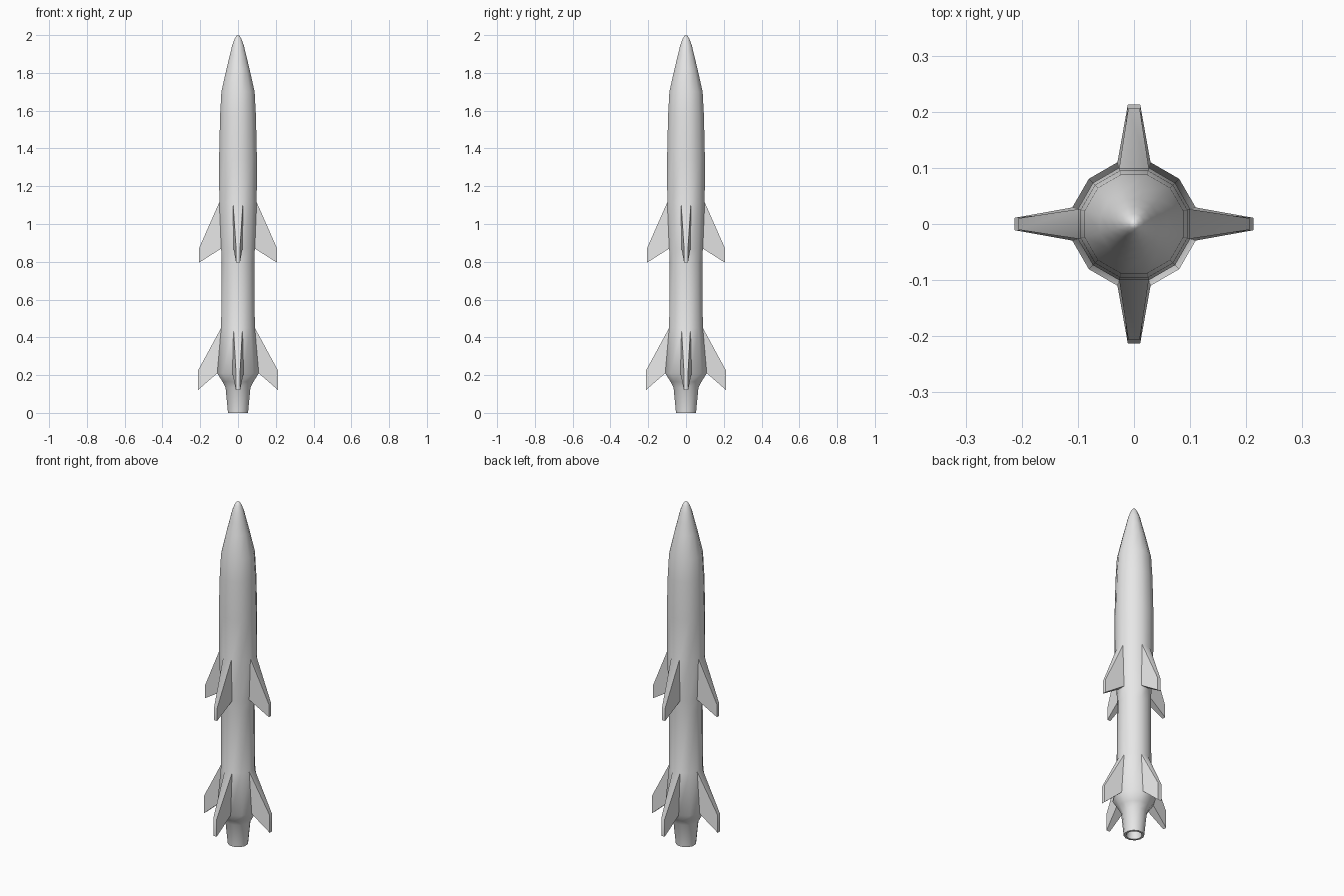
import bpy, bmesh, math
from mathutils import Vector

if "Cube" in bpy.data.objects:
    bpy.data.objects.remove(bpy.data.objects["Cube"])

SIDES = 12
C15 = math.cos(math.pi / SIDES)

# one plain metal colour
metal = bpy.data.materials.new("light_grey_metal")
metal.diffuse_color = (0.8, 0.8, 0.8, 1)
metal.use_nodes = True
metal.node_tree.nodes["Principled BSDF"].inputs["Base Color"].default_value = metal.diffuse_color

# silhouette of the body: (half width across flats, height), nozzle inside to nose tip
profile = [(0.034, 0.06), (0.041, 0.0), (0.053, 0.0), (0.066, 0.135), (0.082, 0.165),
           (0.110, 0.21), (0.089, 0.45), (0.087, 0.80), (0.089, 0.87),
           (0.099, 1.115), (0.100, 1.35), (0.095, 1.57), (0.088, 1.70),
           (0.060, 1.825), (0.044, 1.89), (0.031, 1.945), (0.018, 1.98), (0.008, 1.996)]

bm = bmesh.new()
rings = []
for half, z in profile:
    r = half / C15
    rings.append([bm.verts.new((r * math.cos(math.radians(30 * i - 15)),
                                r * math.sin(math.radians(30 * i - 15)), z))
                  for i in range(SIDES)])

# skin of the body, remembering the four flat panels the fins grow from
panels = {}
for k in range(len(rings) - 1):
    for i in range(SIDES):
        j = (i + 1) % SIDES
        f = bm.faces.new((rings[k][i], rings[k][j], rings[k + 1][j], rings[k + 1][i]))
        if i % 3 == 0:
            panels[(profile[k][1], i)] = f

# nose tip and closed inner end of the nozzle
tip = bm.verts.new((0, 0, 2.0))
for i in range(SIDES):
    bm.faces.new((rings[-1][i], rings[-1][(i + 1) % SIDES], tip))
bm.faces.new(list(reversed(rings[0])))


# swept fin: extrude a body panel to a thin tip
def fin(root_z, i, reach, half_thick, low, high):
    a = math.radians(30 * i)
    out, side = Vector((math.cos(a), math.sin(a), 0)), Vector((-math.sin(a), math.cos(a), 0))
    face = panels[(root_z, i)]
    mid = face.calc_center_median().z
    new = bmesh.ops.extrude_discrete_faces(bm, faces=[face])["faces"][0]
    for v in new.verts:
        s = 1 if v.co.dot(side) > 0 else -1
        z = high if v.co.z > mid else low
        v.co = out * reach + side * (s * half_thick) + Vector((0, 0, z))


for i in (0, 3, 6, 9):
    fin(0.87, i, 0.207, 0.010, 0.795, 0.87)   # middle fins
    fin(0.21, i, 0.213, 0.011, 0.12, 0.222)   # tail fins

bmesh.ops.recalc_face_normals(bm, faces=bm.faces)
mesh = bpy.data.meshes.new("rocket_body_with_fins")
bm.to_mesh(mesh)
bm.free()
mesh.materials.append(metal)
obj = bpy.data.objects.new("rocket_body_with_fins", mesh)
bpy.context.collection.objects.link(obj)

# smooth body, crisp fins
bpy.context.view_layer.objects.active = obj
obj.select_set(True)
bpy.ops.object.shade_smooth_by_angle(angle=math.radians(40))
